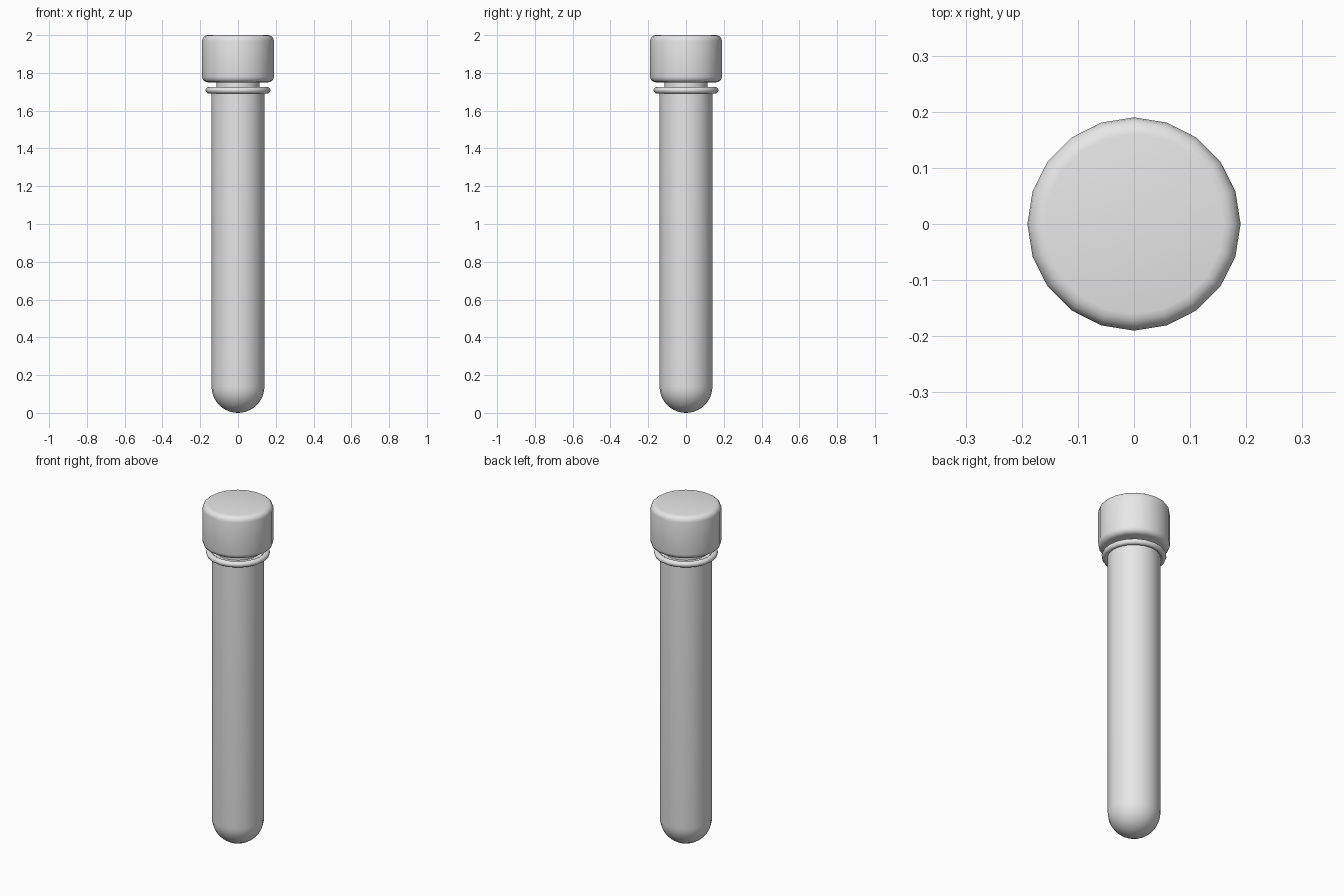
import bpy
import bmesh
import math

SIDES = 20

cube = bpy.data.objects.get("Cube")
if cube:
    bpy.data.objects.remove(cube, do_unlink=True)

grey = bpy.data.materials.new("light_grey")
grey.use_nodes = True
grey.diffuse_color = (0.8, 0.8, 0.8, 1)
grey.node_tree.nodes["Principled BSDF"].inputs["Base Color"].default_value = (0.8, 0.8, 0.8, 1)


def arc(cx, cz, radius, start, end, steps):
    """Points (r, z) along a circular arc, angles in degrees."""
    angles = [math.radians(start + (end - start) * i / steps) for i in range(steps + 1)]
    return [(cx + radius * math.cos(a), cz + radius * math.sin(a)) for a in angles]


def lathe(name, profile, closed=False):
    """Spin an (r, z) profile around the z axis."""
    bm = bmesh.new()
    verts = [bm.verts.new((max(r, 0), 0, z)) for r, z in profile]
    edges = [bm.edges.new(pair) for pair in zip(verts, verts[1:])]
    if closed:
        edges.append(bm.edges.new((verts[-1], verts[0])))
    bmesh.ops.spin(bm, geom=verts + edges, cent=(0, 0, 0), axis=(0, 0, 1),
                   angle=math.tau, steps=SIDES)
    bmesh.ops.remove_doubles(bm, verts=bm.verts, dist=0.0002)
    bmesh.ops.recalc_face_normals(bm, faces=bm.faces)
    mesh = bpy.data.meshes.new(name)
    bm.to_mesh(mesh)
    bm.free()
    mesh.materials.append(grey)
    obj = bpy.data.objects.new(name, mesh)
    bpy.context.collection.objects.link(obj)
    bpy.ops.object.select_all(action="DESELECT")
    obj.select_set(True)
    bpy.context.view_layer.objects.active = obj
    bpy.ops.object.shade_smooth_by_angle(angle=math.radians(40))
    return obj


# Hollow tube with a round bottom
outer, inner, rim = 0.14, 0.118, 1.715
lathe("tube", arc(0, outer, outer, -90, 0, 10) + [(outer, rim), (inner, rim)]
      + arc(0, outer, inner, 0, -90, 10))

# Rolled lip around the opening
lathe("lip", arc(0.155, 1.708, 0.017, 0, 324, 9), closed=True)

# Stopper plug reaching from the cap into the tube
lathe("plug", [(0, 1.6), (0.115, 1.6), (0.115, 1.77), (0, 1.77)])

# Cap with rounded top and bottom edges
cap, bevel, low, high = 0.19, 0.03, 1.75, 2.0
lathe("cap", [(0, low)] + arc(cap - bevel, low + bevel, bevel, -90, 0, 4)
      + arc(cap - bevel, high - bevel, bevel, 0, 90, 4) + [(0, high)])
